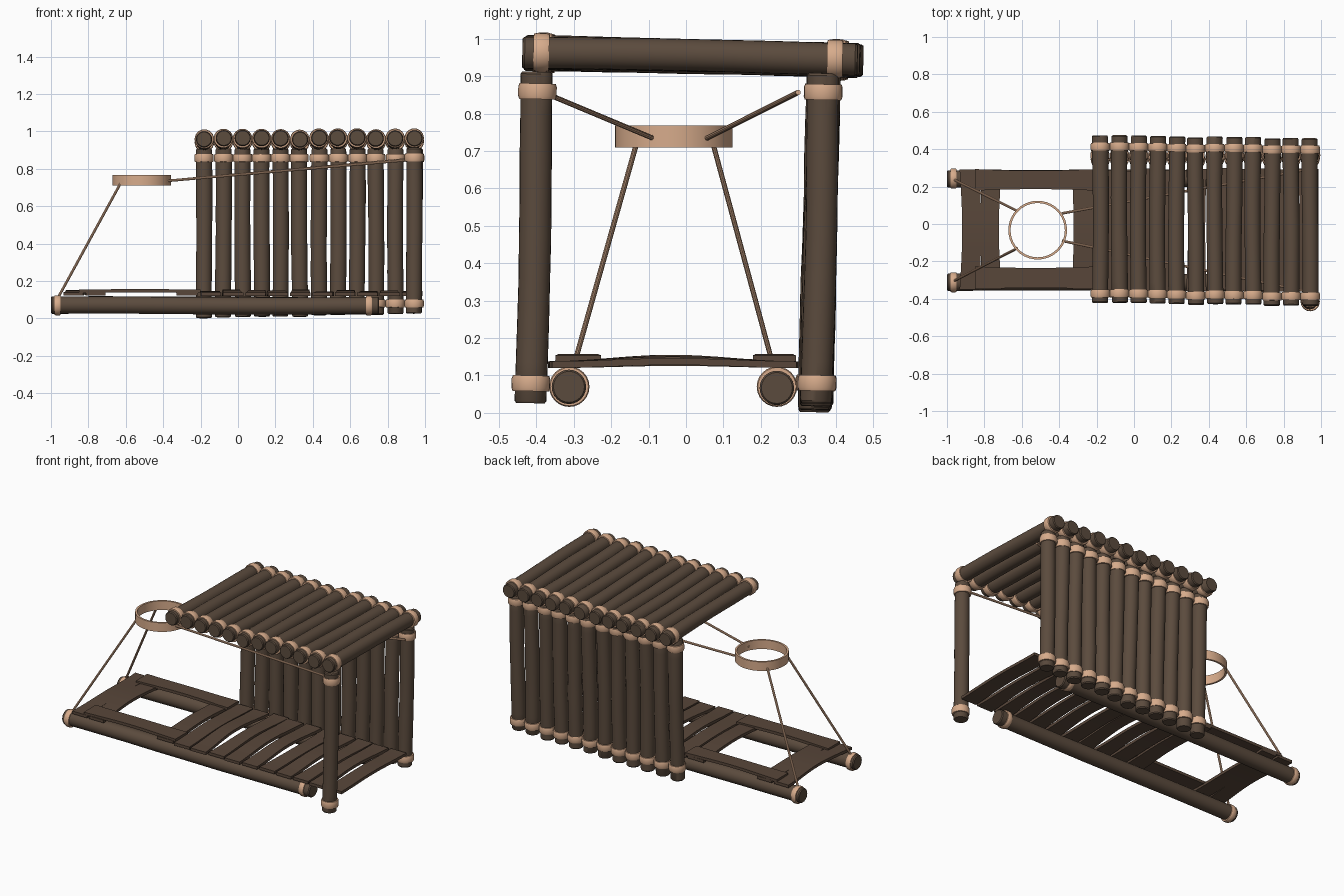
import bpy, bmesh, math, random
from mathutils import Vector

if "Cube" in bpy.data.objects:
    bpy.data.objects.remove(bpy.data.objects["Cube"])

random.seed(4)


def material(name, rgb):
    m = bpy.data.materials.new(name)
    m.diffuse_color = (*rgb, 1)
    m.use_nodes = True
    m.node_tree.nodes["Principled BSDF"].inputs["Base Color"].default_value = m.diffuse_color
    return m


BARK = material("dark brown bark", (0.105, 0.070, 0.047))
PLANK = material("brown plank", (0.098, 0.062, 0.042))
ROPE = material("tan rope", (0.68, 0.41, 0.26))


def finish(name, bm, mat, angle=35):
    bmesh.ops.recalc_face_normals(bm, faces=bm.faces)
    me = bpy.data.meshes.new(name)
    bm.to_mesh(me)
    bm.free()
    me.materials.append(mat)
    me.shade_smooth()
    me.set_sharp_from_angle(angle=math.radians(angle))
    ob = bpy.data.objects.new(name, me)
    bpy.context.collection.objects.link(ob)
    return ob


def lathe(name, a, b, profile, mat, sides=24, wobble=0.0, closed=False):
    """Turn (distance from a, radius) pairs around the line a-b."""
    a, b = Vector(a), Vector(b)
    d = (b - a).normalized()
    u = d.orthogonal().normalized()
    v = d.cross(u)
    length = (b - a).length
    phase = random.uniform(0, 6.28)
    bm = bmesh.new()
    rings = []
    for t, r in profile:
        off = u * wobble * math.sin(phase + 5 * t / length) + v * wobble * math.cos(phase + 4 * t / length)
        ring = []
        for i in range(sides):
            ang = 2 * math.pi * i / sides
            ring.append(bm.verts.new(a + d * t + off + (u * math.cos(ang) + v * math.sin(ang)) * r))
        rings.append(ring)
    pairs = list(zip(rings, rings[1:])) + ([(rings[-1], rings[0])] if closed else [])
    for p, q in pairs:
        for i in range(sides):
            j = (i + 1) % sides
            bm.faces.new((p[i], p[j], q[j], q[i]))
    if not closed:
        bm.faces.new(rings[0])
        bm.faces.new(rings[-1])
    return finish(name, bm, mat)


def log(name, a, b, r, collars, width=0.042, extra=0.009):
    """Log with chamfered ends, and rope collars at distances along it."""
    L = (Vector(b) - Vector(a)).length
    prof = [(0, r * 0.9), (0.006, r)]
    prof += [(L * k / 8, r * random.uniform(0.98, 1.02)) for k in range(1, 8)]
    prof += [(L - 0.006, r), (L, r * 0.9)]
    lathe(name, a, b, prof, BARK, wobble=0.0025)
    d = (Vector(b) - Vector(a)).normalized()
    R = r + extra
    for c in collars:
        s = Vector(a) + d * (c - width / 2)
        lathe(name + "_collar", s, s + d * width,
              [(0, r - 0.005), (0, R - 0.003), (width * 0.2, R), (width * 0.8, R),
               (width, R - 0.003), (width, r - 0.005)], ROPE)


def plank(name, start, end, width, thick=0.018, bow=0.012, pinch=0.010, bend=0.0):
    """Board from start to end, arched upward, narrowed or bent in plan."""
    a, b = Vector(start), Vector(end)
    side = (b - a).normalized().cross(Vector((0, 0, 1))).normalized()
    bm = bmesh.new()
    prev = None
    n = 12
    for k in range(n + 1):
        t = k / n
        s = math.sin(math.pi * t)
        c = a.lerp(b, t) + Vector((0, 0, bow * s * s)) + side * bend * s
        w = width / 2 - pinch * s
        ring = [bm.verts.new(c + side * x + Vector((0, 0, z)))
                for x, z in ((-w, -thick / 2), (w, -thick / 2), (w, thick / 2), (-w, thick / 2))]
        if prev:
            for i in range(4):
                j = (i + 1) % 4
                bm.faces.new((prev[i], prev[j], ring[j], ring[i]))
        else:
            bm.faces.new(ring)
        prev = ring
    bm.faces.new(prev)
    return finish(name, bm, PLANK)


def wire(name, a, b, r=0.007):
    L = (Vector(b) - Vector(a)).length
    return lathe(name, a, b, [(0, r), (L, r)], ROPE, sides=10)


# roof logs and back wall posts
N = 12
for i in range(N):
    f = i / (N - 1)
    x = -0.18 + 1.122 * f
    jit = random.uniform(-0.004, 0.004)
    shift = 0.02 * (1 - f) + jit
    log("roof_log", (x, -0.440 + shift, 0.962 + jit), (x, 0.455 + shift, 0.942 + jit),
        0.043, (0.05, 0.835))
    z0 = 0.004 + 0.02 * f + jit
    log("wall_post", (x, 0.346 + jit, z0), (x + jit, 0.368, 0.908),
        0.0425, (0.08 - z0, 0.858 - z0))

# single front corner post
log("front_post", (0.942, -0.416, 0.026), (0.942, -0.396, 0.912), 0.0425, (0.053, 0.834))

# base rails
for y in (-0.312, 0.243):
    log("base_rail", (-1.0, y, 0.07), (0.755, y, 0.07), 0.046, (0.035, 1.70), 0.032, 0.008)

# floor boards of the covered part
M = 10
for i in range(M):
    x = -0.145 + 0.1195 * i
    j = random.uniform(-0.008, 0.008)
    plank("floor_board", (x, -0.36 + j, 0.129), (x + j, 0.292 + j, 0.129), 0.108,
          bow=random.uniform(0.004, 0.018), pinch=random.uniform(0.002, 0.010), bend=j)

# open floor frame under the ring
plank("end_board", (-0.88, -0.35, 0.131), (-0.88, 0.292, 0.131), 0.105, pinch=0.002, bend=0.012)
plank("cross_board", (-0.76, -0.35, 0.131), (-0.76, 0.292, 0.131), 0.105, pinch=0.003, bend=-0.012)
plank("inner_cross_board", (-0.272, -0.35, 0.131), (-0.272, 0.292, 0.131), 0.115, pinch=0.006)
plank("front_side_board", (-0.85, -0.288, 0.145), (-0.20, -0.288, 0.145), 0.122, bow=0.004, pinch=0.008)
plank("rear_side_board", (-0.85, 0.236, 0.145), (-0.20, 0.236, 0.145), 0.115, bow=0.004, pinch=0.008)

# hanging ring
C = (-0.515, -0.033)
lathe("ring", (*C, 0.71), (*C, 0.768),
      [(0, 0.145), (0, 0.157), (0.058, 0.157), (0.058, 0.145)], ROPE, sides=40, closed=True)

# ropes holding the ring
wire("front_rail_rope", (-0.960, -0.303, 0.115), (-0.625, -0.130, 0.728))
wire("rear_rail_rope", (-0.960, 0.236, 0.115), (-0.625, 0.070, 0.728))
wire("front_post_rope", (-0.385, -0.090, 0.735), (0.945, -0.365, 0.850))
wire("rear_post_rope", (-0.385, 0.057, 0.735), (0.975, 0.300, 0.857))
